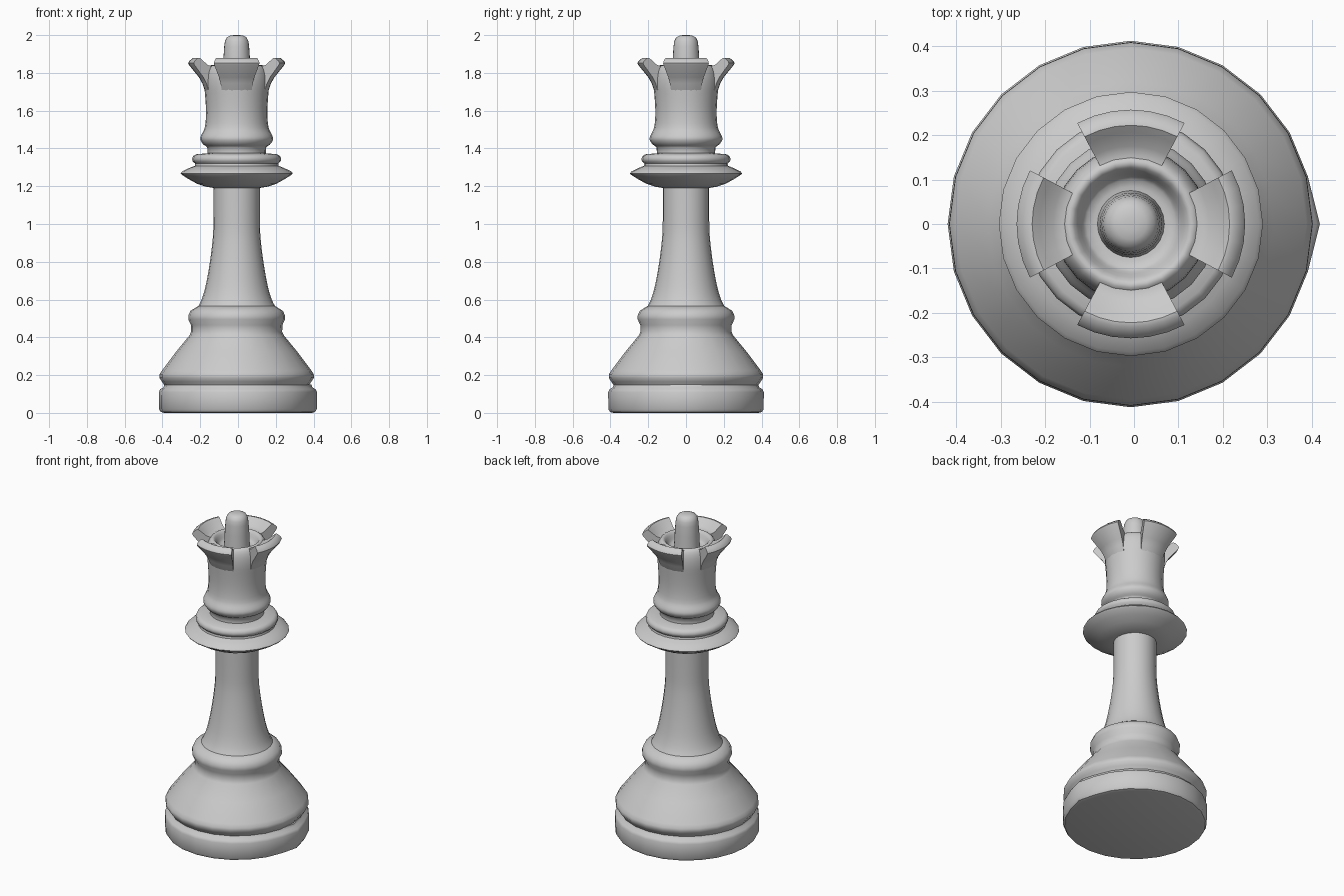
import bpy, bmesh
from math import radians, cos, sin, tau
from mathutils import Vector

if "Cube" in bpy.data.objects:
    bpy.data.objects.remove(bpy.data.objects["Cube"])

AXIS_X = -0.007   # the turned axis sits slightly left of the centre
SIDES = 24


def finish(name, bm, angle=40):
    bmesh.ops.remove_doubles(bm, verts=bm.verts, dist=1e-5)
    bmesh.ops.recalc_face_normals(bm, faces=bm.faces)
    mesh = bpy.data.meshes.new(name)
    bm.to_mesh(mesh)
    bm.free()
    obj = bpy.data.objects.new(name, mesh)
    bpy.context.collection.objects.link(obj)
    obj.location.x = AXIS_X
    bpy.ops.object.select_all(action='DESELECT')
    obj.select_set(True)
    bpy.context.view_layer.objects.active = obj
    bpy.ops.object.shade_smooth_by_angle(angle=radians(angle))
    return obj


def smooth_profile(pts, steps=3):
    """Catmull-Rom curve through (radius, z) points."""
    p = [Vector(q) for q in pts]
    p = [p[0]] + p + [p[-1]]
    out = []
    for a, b, c, d in zip(p, p[1:], p[2:], p[3:]):
        for i in range(steps):
            t = i / steps
            out.append(0.5 * (2 * b + (c - a) * t + (2 * a - 5 * b + 4 * c - d) * t * t
                              + (3 * b - a - 3 * c + d) * t ** 3))
    return out + [p[-1]]


def lathe(name, pts, angle=40):
    """Full turn of an open profile, closed on the axis by caps."""
    bm = bmesh.new()
    rings = [[bm.verts.new((r * cos(tau * i / SIDES), r * sin(tau * i / SIDES), z))
              for i in range(SIDES)] for r, z in pts]
    for lo, hi in zip(rings, rings[1:]):
        for i in range(SIDES):
            j = (i + 1) % SIDES
            bm.faces.new((lo[i], lo[j], hi[j], hi[i]))
    bm.faces.new(rings[0][::-1])
    bm.faces.new(rings[-1])
    return finish(name, bm, angle)


def wedge(name, pts, centre, half, steps=6):
    """Part turn of a closed profile, with flat ends."""
    bm = bmesh.new()
    cols = []
    for i in range(steps + 1):
        a = centre - half + 2 * half * i / steps
        cols.append([bm.verts.new((r * cos(a), r * sin(a), z)) for r, z in pts])
    n = len(pts)
    for c, d in zip(cols, cols[1:]):
        for k in range(n):
            m = (k + 1) % n
            bm.faces.new((c[k], c[m], d[m], d[k]))
    bm.faces.new(cols[0])
    bm.faces.new(cols[-1][::-1])
    return finish(name, bm)


# Foot disc, with a slight bulge on the right side
foot = lathe("foot", [(.385, 0), (.402, .005), (.411, .02), (.412, .11), (.405, .125),
                      (.388, .135), (.382, .15)])
for v in foot.data.vertices:
    if v.co.x > .38 and abs(v.co.y) < .01:
        v.co.x += .013

# Bell-shaped base with shoulder ring, and the waisted stem
base = [(.382, .145), (.395, .165), (.409, .185), (.408, .205), (.395, .225), (.32, .325),
        (.25, .41), (.241, .43), (.242, .465), (.256, .495), (.256, .515), (.245, .54),
        (.205, .565)]
lathe("bell_base", base)
lathe("stem", smooth_profile([(.206, .56), (.186, .6), (.165, .67), (.143, .79),
                              (.127, .92), (.123, 1.02), (.123, 1.21)]))

# Wide collar with stepped ring on top
lathe("collar", [(.118, 1.19), (.165, 1.198), (.21, 1.213), (.255, 1.238), (.29, 1.26),
                 (.297, 1.268), (.288, 1.279), (.25, 1.297), (.222, 1.308), (.22, 1.32),
                 (.233, 1.332), (.236, 1.345), (.23, 1.36), (.215, 1.369), (.15, 1.375)])

# Head: neck bead, flared cup, rounded rim and inner bowl
head = [(.155, 1.36), (.156, 1.405), (.176, 1.42), (.192, 1.445), (.19, 1.465), (.18, 1.485),
        (.169, 1.51), (.163, 1.56), (.163, 1.62), (.168, 1.69), (.172, 1.74), (.169, 1.79),
        (.158, 1.825), (.143, 1.84), (.128, 1.836), (.113, 1.81), (.1, 1.79), (.07, 1.785)]
lathe("head", smooth_profile(head, 2), 60)

# Four flared crown teeth
tooth = [(.15, 1.68), (.17, 1.71), (.182, 1.745), (.2, 1.777), (.253, 1.842), (.257, 1.852),
         (.252, 1.862), (.232, 1.879), (.222, 1.88), (.205, 1.867), (.175, 1.843),
         (.155, 1.836), (.14, 1.836), (.135, 1.8)]
for k in range(4):
    wedge("crown_tooth", tooth, k * tau / 4, radians(28))

# Rounded finial
lathe("finial", [(.076, 1.775), (.072, 1.83), (.07, 1.88), (.066, 1.94), (.062, 1.968),
                 (.052, 1.988), (.035, 1.997), (.015, 2.0)])
